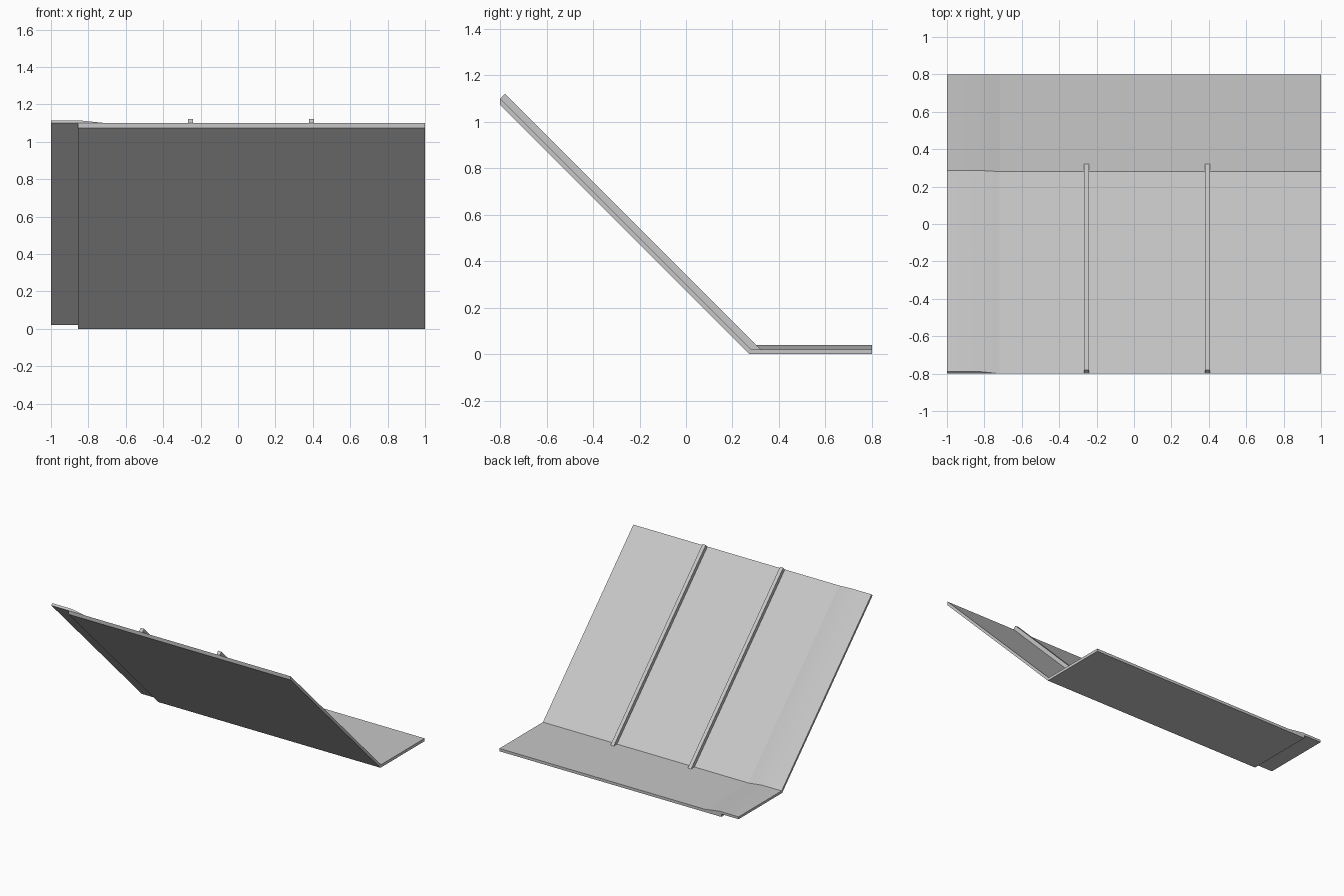
import bpy
import bmesh

cube = bpy.data.objects.get("Cube")
if cube:
    bpy.data.objects.remove(cube, do_unlink=True)

# Single sheet colour
grey = bpy.data.materials.new("light_grey")
grey.use_nodes = True
colour = (0.57, 0.57, 0.57, 1)
grey.diffuse_color = colour
grey.node_tree.nodes["Principled BSDF"].inputs["Base Color"].default_value = colour

FRONT, BACK = -0.8, 0.8
LEVEL = 0.021    # upper face of the flat flange
SLOPE = 0.301    # y + z on the upper face of the sloping sheet


def loft(name, sections):
    """Join (x, [(y, z), ...]) sections into a closed solid."""
    bm = bmesh.new()
    rings = [[bm.verts.new((x, y, z)) for y, z in pts] for x, pts in sections]
    n = len(rings[0])
    for a, b in zip(rings, rings[1:]):
        for i in range(n):
            j = (i + 1) % n
            bm.faces.new((a[i], a[j], b[j], b[i]))
    bm.faces.new(rings[0])
    bm.faces.new(rings[-1])
    bmesh.ops.recalc_face_normals(bm, faces=bm.faces)
    mesh = bpy.data.meshes.new(name)
    bm.to_mesh(mesh)
    bm.free()
    mesh.materials.append(grey)
    obj = bpy.data.objects.new(name, mesh)
    bpy.context.collection.objects.link(obj)
    bpy.ops.object.select_all(action="DESELECT")
    obj.select_set(True)
    bpy.context.view_layer.objects.active = obj
    bpy.ops.object.shade_smooth_by_angle()
    return obj


# Main bent sheet: flat rear flange and sloping front panel
lower_sum = 0.273
sheet = [(BACK, 0), (lower_sum, 0), (FRONT, lower_sum - FRONT),
         (FRONT, SLOPE - FRONT), (SLOPE - LEVEL, LEVEL), (BACK, LEVEL)]
loft("bent_sheet", [(-0.855, sheet), (1, sheet)])


# Raised overlap strip that thins out onto the main sheet
def overlap(thick):
    d = thick * 0.7
    z = LEVEL + thick
    return [(BACK, LEVEL), (SLOPE - LEVEL, LEVEL), (FRONT, SLOPE - FRONT),
            (FRONT + d, SLOPE - FRONT + d), (SLOPE + 2 * d - z, z), (BACK, z)]


loft("overlap_strip", [(-1, overlap(0.018)), (-0.84, overlap(0.018)),
                       (-0.72, overlap(0.0004))])

# Two stiffening ribs running down the slope
d = 0.02
rib = [(FRONT, SLOPE - FRONT), (FRONT + d, SLOPE - FRONT + d),
       (SLOPE + 2 * d - LEVEL, LEVEL), (SLOPE - LEVEL, LEVEL)]
for name, x in (("right_rib", -0.253), ("left_rib", 0.394)):
    loft(name, [(x - 0.0135, rib), (x + 0.0135, rib)])
